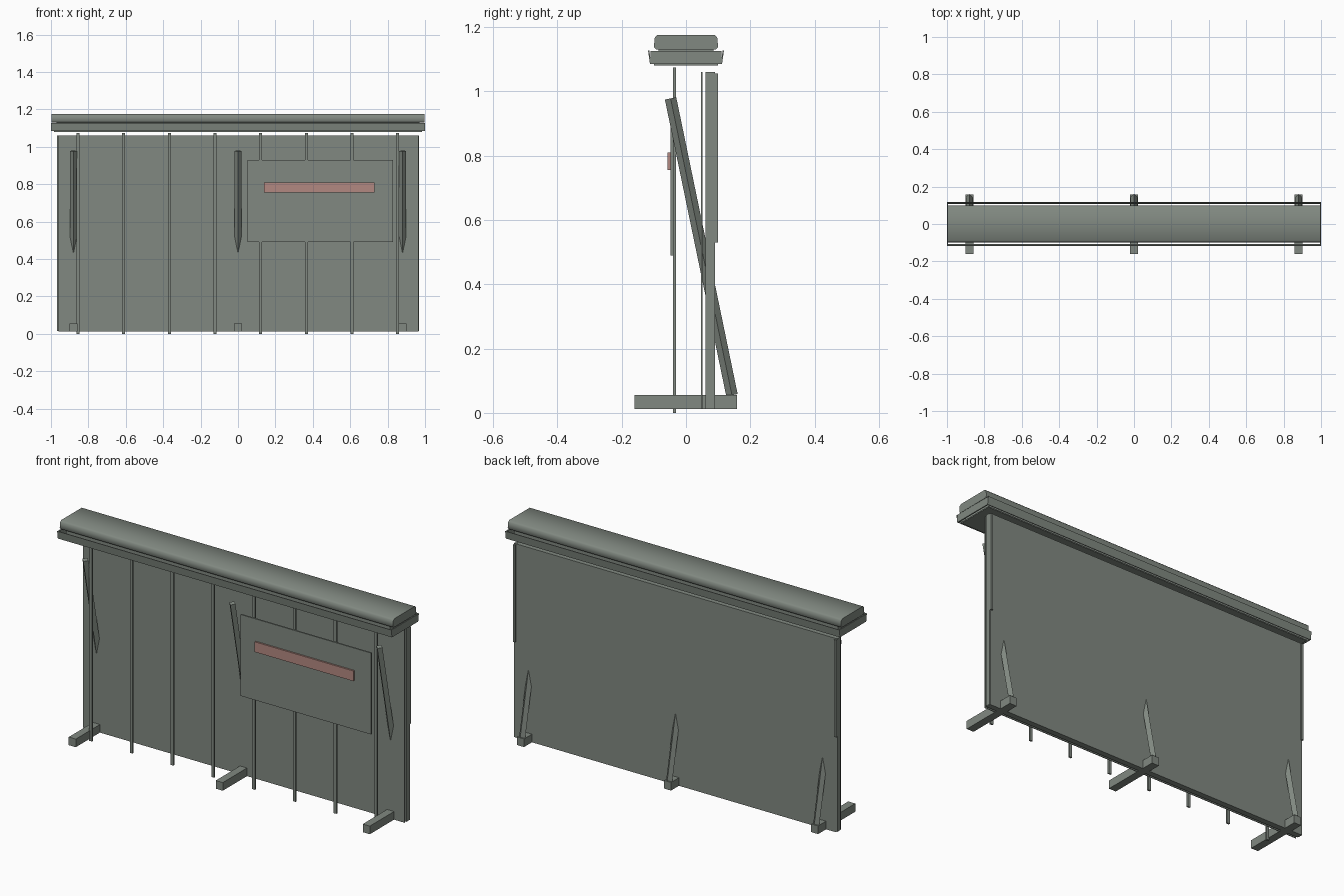
import bpy, bmesh, math
from mathutils import Vector

cube = bpy.data.objects.get("Cube")
if cube:
    bpy.data.objects.remove(cube, do_unlink=True)


def material(name, rgb):
    m = bpy.data.materials.new(name)
    m.use_nodes = True
    m.diffuse_color = (*rgb, 1)
    m.node_tree.nodes["Principled BSDF"].inputs["Base Color"].default_value = (*rgb, 1)
    return m


GREY = material("grey_green", (0.22, 0.25, 0.22))
PINK = material("dull_pink", (0.45, 0.25, 0.22))


def finish(name, bm, mat):
    bmesh.ops.recalc_face_normals(bm, faces=bm.faces)
    mesh = bpy.data.meshes.new(name)
    bm.to_mesh(mesh)
    bm.free()
    mesh.materials.append(mat)
    obj = bpy.data.objects.new(name, mesh)
    bpy.context.collection.objects.link(obj)
    return obj


def box(name, x, y, z, mat=GREY):
    """Box given by its low and high limit on each axis."""
    bm = bmesh.new()
    bmesh.ops.create_cube(bm, size=1)
    for v in bm.verts:
        v.co = [(lo + hi) / 2 + c * (hi - lo) for c, (lo, hi) in zip(v.co, (x, y, z))]
    return finish(name, bm, mat)


def prism(name, profile, x0, x1, mat=GREY):
    """Closed (y, z) profile extruded along x."""
    bm = bmesh.new()
    face = bm.faces.new([bm.verts.new((x0, y, z)) for y, z in profile])
    out = bmesh.ops.extrude_face_region(bm, geom=[face])
    moved = [g for g in out["geom"] if isinstance(g, bmesh.types.BMVert)]
    bmesh.ops.translate(bm, verts=moved, vec=(x1 - x0, 0, 0))
    return finish(name, bm, mat)


def diamond_bar(name, start, end, radius):
    """Four-sided bar standing on its edge."""
    start, end = Vector(start), Vector(end)
    axis = end - start
    bm = bmesh.new()
    bmesh.ops.create_cone(bm, cap_ends=True, segments=4, radius1=radius,
                          radius2=radius, depth=axis.length)
    tilt = math.atan2(-axis.y, axis.z)
    for v in bm.verts:
        c, s = math.cos(tilt), math.sin(tilt)
        x, y, z = v.co
        # Snap the corners so that one ridge faces forward
        v.co = Vector((x, y * c - z * s, y * s + z * c)) + (start + end) / 2
    return finish(name, bm, GREY)


# Wall: front and back sheets closed by edge strips
box("front_sheet", (-0.96, 0.965), (0.047, 0.051), (0.012, 1.06))
box("back_sheet", (-0.96, 0.965), (0.085, 0.09), (0.012, 1.06))
box("wall_top", (-0.96, 0.965), (0.06, 0.088), (1.05, 1.058))
box("wall_bottom", (-0.96, 0.965), (0.06, 0.088), (0.012, 0.02))
for side, label in ((-1, "right"), (1, "left")):
    x0, x1 = sorted((side * 0.955, side * 0.967))
    box(f"{label}_end_strip", (x0, x1), (0.06, 0.088), (0.015, 1.06))
    box(f"{label}_back_flange", (x0, x1), (0.088, 0.099), (0.53, 1.055))

# Thin upright battens standing in front of the wall
for i in range(8):
    x = -0.855 + i * 0.244
    box(f"batten_{i + 1}", (x - 0.008, x + 0.008), (-0.04, -0.031), (0, 1.075))

# Sign board with a painted bar
box("sign_board", (0.05, 0.83), (-0.048, -0.04), (0.49, 0.93))
box("sign_bar", (0.14, 0.73), (-0.057, -0.048), (0.755, 0.81), PINK)

# Feet and slanting braces
for x, label in ((-0.88, "right"), (0, "middle"), (0.88, "left")):
    box(f"{label}_foot", (x - 0.021, x + 0.021), (-0.16, 0.158), (0.012, 0.056))
    diamond_bar(f"{label}_brace", (x, 0.143, 0.055), (x, -0.048, 0.978), 0.018)

# Rounded coping on top
half = [(0.093, 1.13), (0.1, 1.138), (0.097, 1.168), (0.088, 1.176)]
cap = prism("coping", half + [(-y, z) for y, z in reversed(half)], -0.997, 0.997)
bpy.ops.object.select_all(action="DESELECT")
cap.select_set(True)
bpy.context.view_layer.objects.active = cap
bpy.ops.object.shade_smooth_by_angle(angle=math.radians(75))

# Open flared tray below the coping
box("tray_floor", (-0.985, 0.985), (-0.1, 0.1), (1.08, 1.086))
box("coping_core", (-0.97, 0.97), (-0.085, 0.085), (1.084, 1.135))
for side, label in ((-1, "front"), (1, "back")):
    prism(f"tray_{label}", [(side * 0.108, 1.085), (side * 0.112, 1.085),
                            (side * 0.118, 1.127), (side * 0.114, 1.127)], -1, 1)
    x0, x1 = sorted((side * 0.994, side * 1.0))
    box(f"tray_end_{label}", (x0, x1), (-0.11, 0.11), (1.085, 1.126))
